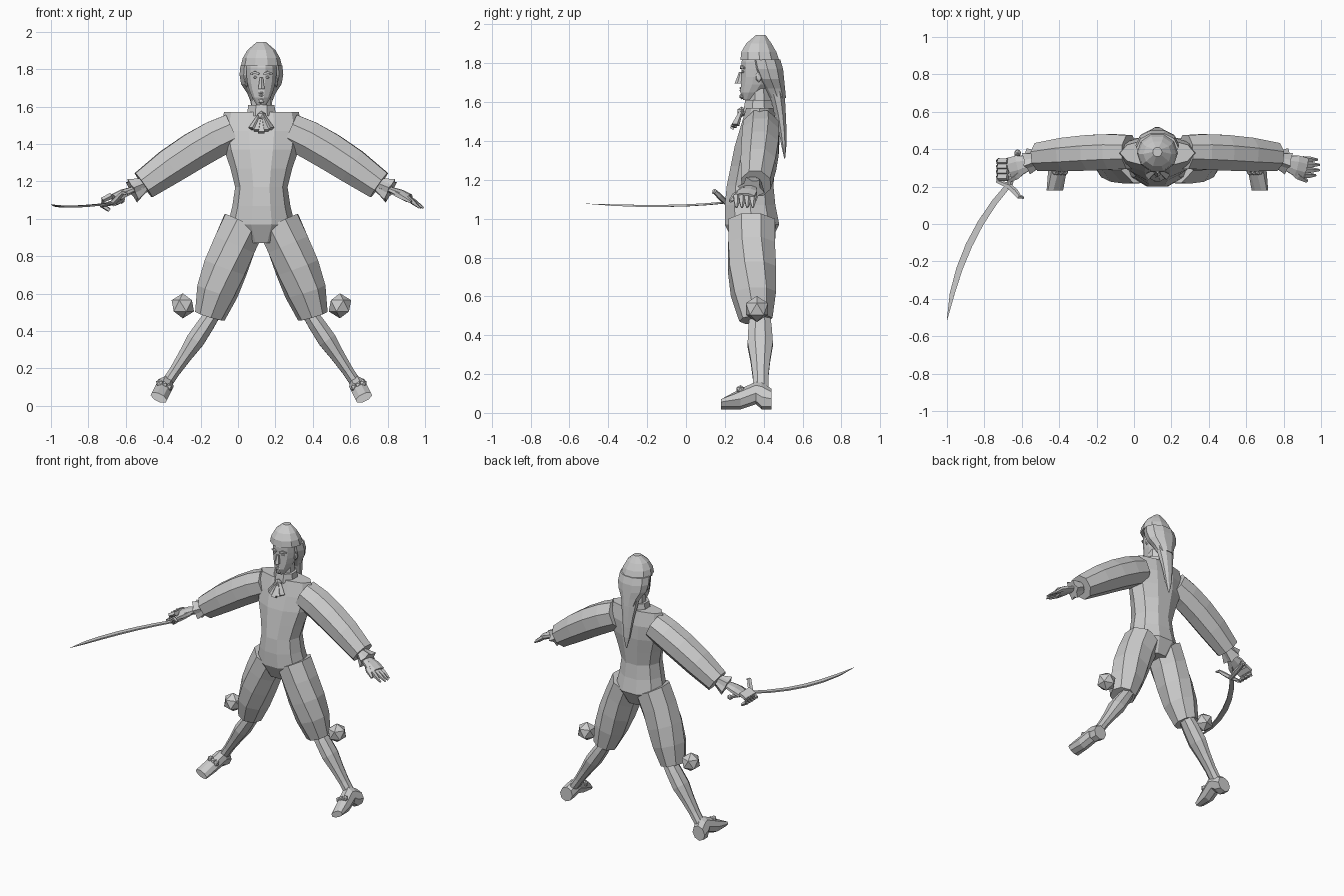
import bpy, bmesh, math
from mathutils import Vector, Matrix

default_cube = bpy.data.objects.get("Cube")
if default_cube:
    bpy.data.objects.remove(default_cube, do_unlink=True)

# Body midline: the sword arm reaches out, so the figure stands off centre
MIDLINE = 0.125
GREY = (0.6, 0.6, 0.6, 1)
material = bpy.data.materials.new("plain grey")
material.use_nodes = True
material.diffuse_color = GREY
shader = next(node for node in material.node_tree.nodes if node.type == 'BSDF_PRINCIPLED')
shader.inputs["Base Color"].default_value = GREY


def finish(name, bm, mirror):
    bmesh.ops.recalc_face_normals(bm, faces=bm.faces)
    mesh = bpy.data.meshes.new(name)
    bm.to_mesh(mesh)
    bm.free()
    mesh.materials.append(material)
    part = bpy.data.objects.new(name, mesh)
    part.location.x = MIDLINE
    bpy.context.scene.collection.objects.link(part)
    if mirror:
        part.modifiers.new("mirror", 'MIRROR').use_mirror_merge = False


def loft(name, rings, sides, turn=0.5, mirror=False, pleat=1.0):
    """Skin a list of (centre, u, v) rings; pleat pulls in alternate points of the last ring."""
    bm = bmesh.new()
    angles = [math.tau * (i + turn) / sides for i in range(sides)]
    reach_u = max(math.cos(angle) for angle in angles)
    reach_v = max(math.sin(angle) for angle in angles)
    loops = []
    for centre, u, v in rings:
        last = len(loops) == len(rings) - 1
        loop = []
        for i, angle in enumerate(angles):
            offset = u * math.cos(angle) / reach_u + v * math.sin(angle) / reach_v
            loop.append(bm.verts.new(centre + offset * (pleat if last and i % 2 else 1)))
        loops.append(loop)
    for lower, upper in zip(loops, loops[1:]):
        for i in range(sides):
            j = (i + 1) % sides
            bm.faces.new((lower[i], lower[j], upper[j], upper[i]))
    bm.faces.new(loops[0])
    bm.faces.new(loops[-1])
    finish(name, bm, mirror)


def column(name, start, step, rows, sides=8, turn=0.5):
    """Upright part from evenly spaced (front, back, half width) rows."""
    rings = []
    for i, (front, back, half) in enumerate(rows):
        centre = Vector((0, (front + back) / 2, start + step * i))
        rings.append((centre, Vector((half, 0, 0)), Vector((0, (back - front) / 2, 0))))
    loft(name, rings, sides, turn)


def curve_point(controls, t):
    """Point on the smooth curve pulled by the control points."""
    points = [Vector(c) for c in controls]
    while len(points) > 1:
        points = [a.lerp(b, t) for a, b in zip(points, points[1:])]
    return points[0]


def tube(name, controls, radii, sides=8, flat=1.0, mirror=False, pleat=1.0):
    """Sweep evenly spaced radii along a curve; flat scales the upward radius."""
    last = len(radii) - 1
    points = [curve_point(controls, i / last) for i in range(last + 1)]
    rings = []
    for i, radius in enumerate(radii):
        along = (points[min(i + 1, last)] - points[max(i - 1, 0)]).normalized()
        across = along.cross(Vector((0, 0, 1))).normalized()
        rings.append((points[i], across * radius, across.cross(along) * radius * flat))
    loft(name, rings, sides, mirror=mirror, pleat=pleat)


def ball(name, centre, radius, scale=(1, 1, 1), mirror=False):
    bm = bmesh.new()
    matrix = Matrix.Translation(centre) @ Matrix.Diagonal((*scale, 1))
    bmesh.ops.create_icosphere(bm, subdivisions=1, radius=radius, matrix=matrix)
    finish(name, bm, mirror)


# Torso and seat
column("torso", 1.57, -0.1, [
    (.31, .45, .2), (.28, .47, .22), (.25, .47, .2), (.23, .46, .165),
    (.21, .45, .14), (.2, .46, .155), (.2, .48, .18), (.25, .43, .1)], 10, 0)

# Baggy breeches, stockings and garter rosettes
tube("breeches_leg", [(.09, .34, .98), (.2, .33, .75), (.275, .36, .48)],
     [.12, .12, .12, .11, .08], flat=.95, mirror=True)
tube("stocking", [(.24, .38, .52), (.52, .385, .1)],
     [.05, .06, .065, .05, .04, .04], flat=.75, mirror=True)
ball("garter_rosette", (.42, .365, .535), .067, mirror=True)

# Heeled shoes, leaning with the legs
lean = math.radians(26)
across = Vector((math.cos(lean), 0, math.sin(lean)))
upward = Vector((-math.sin(lean), 0, math.cos(lean)))
shoe_rings = []
for y, low, high in ((.44, 0, .1), (.39, 0, .14), (.36, .03, .14), (.28, 0, .1), (.18, 0, .04)):
    centre = Vector((.557, y, .026)) + upward * (low + high) / 2
    shoe_rings.append((centre, across * .045, upward * (high - low) / 2))
loft("shoe", shoe_rings, 8, mirror=True)
for side in (-1, 0, 1):
    ball("shoe_rosette", Vector((.52, .28, .11)) + across * side * .026, .022, mirror=True)

# Sleeves and ruffled cuffs
tube("sleeve", [(.15, .385, 1.47), (.33, .39, 1.4), (.63, .36, 1.18)],
     [.09, .095, .095, .09, .075], flat=1.05, mirror=True)
tube("cuff_ruffle", [(.63, .35, 1.18), (.69, .335, 1.15)],
     [.04, .07], 12, mirror=True, pleat=.68)

# Palms and thumbs, with open left fingers and curled right fingers
tube("palm", [(.64, .335, 1.17), (.72, .32, 1.15), (.79, .3, 1.11)],
     [.035, .04, .055, .055], flat=.4, mirror=True)
tube("thumb", [(.71, .3, 1.145), (.75, .25, 1.12), (.8, .228, 1.09)],
     [.02, .018, .008], 5, mirror=True)
for i, length in enumerate((.06, .08, .08, .07)):
    y = .26 + .028 * i
    tube("left_finger", [(.78, y, 1.117), (.787 + length, y, 1.058)], [.015, .013, .005], 5)
    curl = [(-.8 - .08 * math.sin(a), y - .01, 1.085 + .04 * math.cos(a))
            for a in (0, 1, 2, 3)]
    tube("right_finger", curl, [.016, .016, .015, .01], 5)

# Curved sword: grip, pommel, swept guard and blade
tube("sword_grip", [(-.75, .37, 1.1), (-.79, .2, 1.08)], [.013, .016, .013], 6)
ball("sword_pommel", (-.747, .38, 1.1), .02)
tube("sword_guard", [(-.86, .23, 1.07), (-.74, .2, 1.07), (-.76, .13, 1.18), (-.715, .14, 1.13)],
     [.008, .014, .014, .011, .005], 5)
tube("sword_blade", [(-.785, .22, 1.085), (-1.06, -.08, 1.05), (-1.125, -.515, 1.077)],
     [.014, .016, .017, .018, .017, .013, .001], 4, flat=.3)

# Neck, collar and pleated neckcloth
column("neck", 1.54, .13, [(.32, .44, .055), (.325, .43, .05)])
column("collar", 1.55, .06, [(.295, .45, .078), (.305, .44, .07)])
ball("neckcloth_knot", (0, .287, 1.55), .027)
for i in range(-2, 3):
    drop = abs(i) * .01
    tube("neckcloth_pleat", [(i * .006, .285, 1.555), (i * .026, .235 + drop, 1.462 + drop)],
         [.008, .017], 4, flat=.6)

# Head and face
column("head", 1.61, .04, [
    (.295, .34, .026), (.28, .4, .05), (.283, .44, .066), (.286, .45, .076),
    (.286, .46, .08), (.286, .46, .08), (.3, .46, .075)], 12)
column("nose", 1.695, .03, [(.25, .305, .018), (.262, .305, .013), (.272, .3, .009)], 6)
ball("eye", (.032, .294, 1.757), .013, (1.1, .7, .6), True)
tube("brow", [(.012, .282, 1.775), (.034, .28, 1.79), (.058, .3, 1.775)],
     [.005, .007, .004], 4, mirror=True)
for name, z in (("upper_lip", 1.673), ("lower_lip", 1.66)):
    ball(name, (0, .282, z), .019, (1, .4, .3))
ball("chin", (0, .288, 1.63), .02, (1, .7, .8))
ball("ear", (.08, .375, 1.73), .026, (.4, .7, 1.1), True)

# Headscarf: crown with a brim, gathered back and long hanging tail
column("scarf_crown", 1.945, -.043, [
    (.36, .41, .025), (.31, .44, .075), (.285, .465, .1), (.28, .48, .11)], 10, 0)
column("scarf_back", 1.82, -.05, [
    (.33, .485, .112), (.34, .5, .117), (.365, .505, .108),
    (.4, .51, .075), (.43, .515, .055)], 10, 0)
tube("scarf_tail", [(0, .46, 1.68), (0, .5, 1.5), (0, .508, 1.31)],
     [.065, .055, .042, .032, .022, .004], flat=.65)
